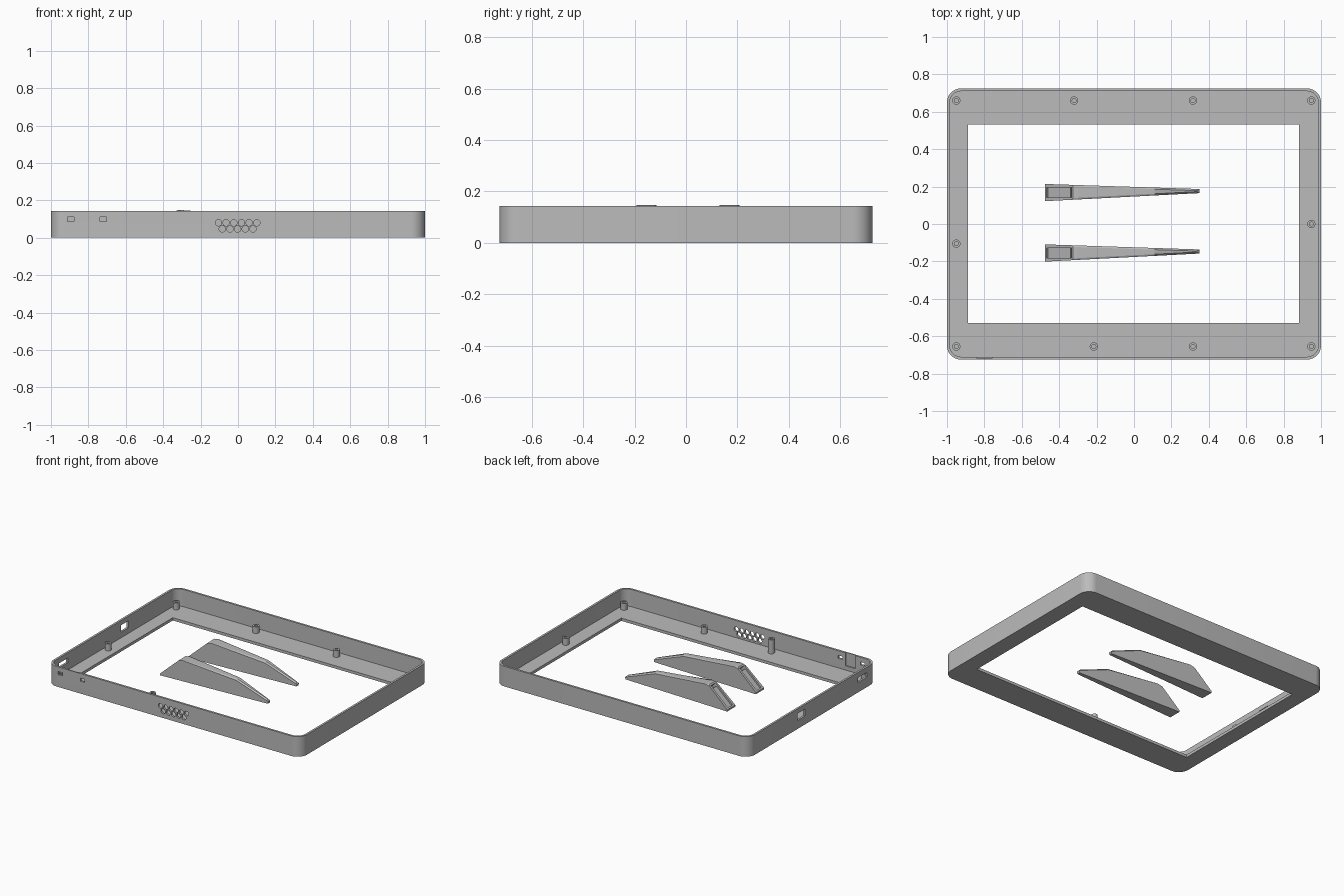
import bpy, bmesh, math
from mathutils import Matrix, Vector

if "Cube" in bpy.data.objects:
    bpy.data.objects.remove(bpy.data.objects["Cube"])

grey = bpy.data.materials.new("plain grey")
grey.diffuse_color = (0.5, 0.5, 0.5, 1)
grey.use_nodes = True
grey.node_tree.nodes["Principled BSDF"].inputs["Base Color"].default_value = grey.diffuse_color


def make(name, bm, angle=30):
    bmesh.ops.recalc_face_normals(bm, faces=bm.faces)
    mesh = bpy.data.meshes.new(name)
    bm.to_mesh(mesh)
    bm.free()
    mesh.materials.append(grey)
    ob = bpy.data.objects.new(name, mesh)
    bpy.context.collection.objects.link(ob)
    return ob


def smooth(ob):
    bpy.ops.object.select_all(action='DESELECT')
    ob.select_set(True)
    bpy.context.view_layer.objects.active = ob
    bpy.ops.object.shade_smooth_by_angle(angle=math.radians(30))


def add_box(bm, lo, hi):
    lo, hi = Vector(lo), Vector(hi)
    m = Matrix.Translation((lo + hi) / 2) @ Matrix.Diagonal((*(hi - lo), 1))
    bmesh.ops.create_cube(bm, size=1, matrix=m)


def rounded_slab(name, hx, hy, r, z0, z1, n=10):
    bm = bmesh.new()
    ring = []
    for k, (sx, sy) in enumerate([(1, 1), (-1, 1), (-1, -1), (1, -1)]):
        for i in range(n + 1):
            a = math.pi / 2 * (k + i / n)
            ring.append((sx * (hx - r) + r * math.cos(a), sy * (hy - r) + r * math.sin(a)))
    face = bm.faces.new([bm.verts.new((x, y, z0)) for x, y in ring])
    ext = bmesh.ops.extrude_face_region(bm, geom=[face])
    for v in ext['geom']:
        if isinstance(v, bmesh.types.BMVert):
            v.co.z = z1
    return make(name, bm)


def cut(ob, cutter):
    mod = ob.modifiers.new("cut", 'BOOLEAN')
    mod.operation, mod.solver, mod.object = 'DIFFERENCE', 'EXACT', cutter
    mesh = bpy.data.meshes.new_from_object(ob.evaluated_get(bpy.context.evaluated_depsgraph_get()))
    ob.modifiers.clear()
    ob.data = mesh
    bpy.data.objects.remove(cutter)


# Tray: rounded slab with a pocket and a screen window
H, WALL, FLOOR = 0.143, 0.015, 0.02
frame = rounded_slab("frame", 1, 0.725, 0.075, 0, H)
cut(frame, rounded_slab("pocket", 1 - WALL, 0.725 - WALL, 0.06, FLOOR, 0.3))
bm = bmesh.new()
add_box(bm, (-0.888, -0.53, -0.1), (0.882, 0.533, 0.1))
cut(frame, make("window", bm))

# Ports, inner relief and speaker grille
bm = bmesh.new()
for x in (-0.895, -0.72):
    add_box(bm, (x - 0.017, -0.8, 0.088), (x + 0.017, -0.69, 0.11))
for y, z, w, h in [(0.13, 0.085, 0.085, 0.05), (-0.56, 0.088, 0.1, 0.034)]:
    add_box(bm, (-1.1, y - w / 2, z - h / 2), (-0.97, y + w / 2, z + h / 2))
add_box(bm, (-0.84, -0.718, 0.05), (-0.76, -0.69, 0.2))
for z, n in [(0.08, 6), (0.047, 5)]:
    for i in range(n):
        m = Matrix.Translation(((i - (n - 1) / 2) * 0.041 - 0.002, -0.72, z)) @ Matrix.Rotation(math.pi / 2, 4, 'X')
        bmesh.ops.create_cone(bm, cap_ends=True, segments=20, radius1=0.017, radius2=0.017, depth=0.1, matrix=m)
cut(frame, make("openings", bm))
smooth(frame)


# Screw posts: hollow tubes on the floor
def screw_post(x, y, top, n=20):
    bm = bmesh.new()
    rings = []
    for r, z in [(0.022, FLOOR - 0.005), (0.022, top), (0.011, top), (0.011, FLOOR + 0.001)]:
        rings.append([bm.verts.new((x + r * math.cos(t * math.tau / n), y + r * math.sin(t * math.tau / n), z))
                      for t in range(n)])
    for a, b in zip(rings, rings[1:]):
        for i in range(n):
            j = (i + 1) % n
            bm.faces.new((a[i], a[j], b[j], b[i]))
    bm.faces.new(rings[-1])
    bm.faces.new(rings[0][::-1])
    smooth(make("screw_post", bm))


for x, y in [(-0.95, 0.66), (-0.32, 0.66), (0.315, 0.66), (0.948, 0.66), (0.948, 0),
             (0.948, -0.655), (0.315, -0.655), (-0.95, -0.655), (-0.95, -0.105)]:
    screw_post(x, y, 0.068)
screw_post(-0.215, -0.655, 0.12)


# Stand legs: tapered wedge with chamfered top and a slotted sloping end
def stand_leg(yc):
    bm = bmesh.new()
    profile = [(-0.475, 0), (-0.475, 0.012), (-0.325, 0.148), (-0.3, 0.148), (0.11, 0.116),
               (0.335, 0.03), (0.35, 0.015), (0.345, 0)]
    sides = []
    for s in (-1, 1):
        row = []
        for x, z in profile:
            t = (x + 0.475) / 0.825
            row.append(bm.verts.new((x, yc + 0.008 * t + s * (0.046 - 0.035 * t), z)))
        sides.append(row)
    n = len(profile)
    bm.faces.new(sides[0])
    bm.faces.new(sides[1][::-1])
    for i in range(n):
        j = (i + 1) % n
        bm.faces.new((sides[0][i], sides[1][i], sides[1][j], sides[0][j]))
    edges = [e for e in bm.edges for row in sides
             if any({e.verts[0], e.verts[1]} == {row[i], row[i + 1]} for i in range(2, 5))]
    bmesh.ops.bevel(bm, geom=edges, offset=0.009, segments=1, affect='EDGES')
    leg = make("stand_leg", bm)
    # shallow slot running along the slope, deeper near the top
    slope = Matrix.Translation((-0.4, yc, 0.08)) @ Matrix.Rotation(-math.atan2(0.136, 0.15), 4, 'Y')
    for lo, hi in [((-0.09, -0.026, -0.012), (0.09, 0.026, 0.05)),
                   ((0.07, -0.026, -0.04), (0.09, 0.026, 0.05))]:
        bm = bmesh.new()
        add_box(bm, lo, hi)
        bm.transform(slope)
        cut(leg, make("slot", bm))


for yc in (0.168, -0.155):
    stand_leg(yc)
